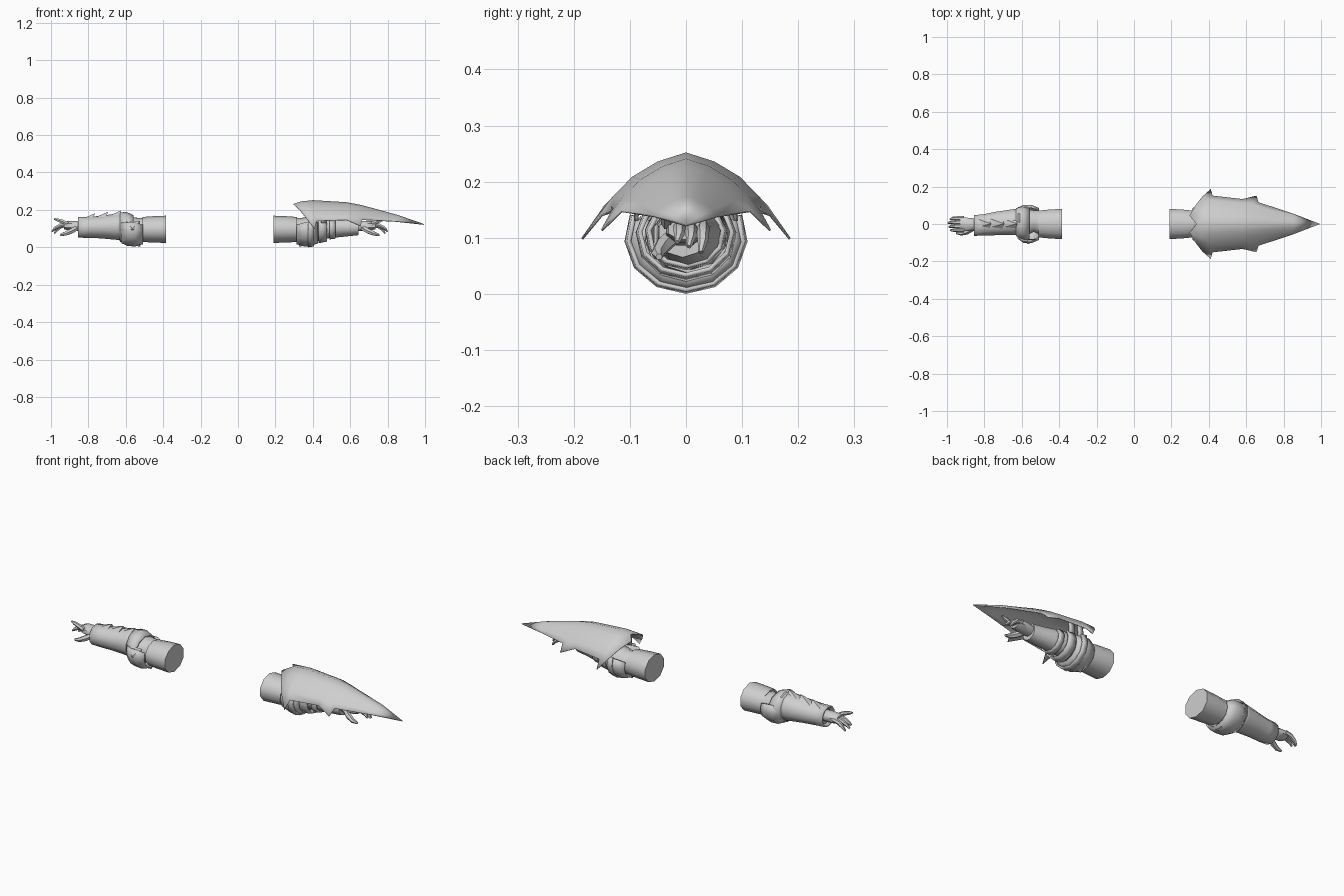
import bpy, bmesh, math
from mathutils import Vector

if "Cube" in bpy.data.objects:
    bpy.data.objects.remove(bpy.data.objects["Cube"])

mat = bpy.data.materials.new("light_grey")
mat.diffuse_color = (0.62, 0.62, 0.62, 1)
mat.use_nodes = True
mat.node_tree.nodes["Principled BSDF"].inputs["Base Color"].default_value = mat.diffuse_color


def finish(name, verts, faces, thick=0, mirror=False, angle=50):
    me = bpy.data.meshes.new(name)
    me.from_pydata([tuple(v) for v in verts], [], faces)
    bm = bmesh.new()
    bm.from_mesh(me)
    bmesh.ops.remove_doubles(bm, verts=bm.verts, dist=1e-5)
    bmesh.ops.recalc_face_normals(bm, faces=bm.faces)
    bm.to_mesh(me)
    bm.free()
    me.materials.append(mat)
    ob = bpy.data.objects.new(name, me)
    bpy.context.collection.objects.link(ob)
    if mirror:
        m = ob.modifiers.new("mirror", 'MIRROR')
        m.use_axis = (False, True, False)
    if thick:
        s = ob.modifiers.new("thickness", 'SOLIDIFY')
        s.thickness = thick
        s.offset = 0
    bpy.ops.object.select_all(action='DESELECT')
    ob.select_set(True)
    bpy.context.view_layer.objects.active = ob
    bpy.ops.object.shade_smooth_by_angle(angle=math.radians(angle))
    return ob


def strip_faces(rows, n, closed):
    return [(r * n + i, r * n + (i + 1) % n, (r + 1) * n + (i + 1) % n, (r + 1) * n + i)
            for r in range(rows - 1) for i in range(n if closed else n - 1)]


def tube(name, X, sections, n=10, caps=True):
    """Loft of ellipses along the arm; section = (u, y, z, ry, rz)."""
    verts = [(X(u), y + ry * math.cos(math.tau * (i + .5) / n), z + rz * math.sin(math.tau * (i + .5) / n))
             for u, y, z, ry, rz in sections for i in range(n)]
    faces = strip_faces(len(sections), n, True)
    if caps:
        last = (len(sections) - 1) * n
        faces += [tuple(range(n)), tuple(range(last, last + n))]
    return finish(name, verts, faces, 0 if caps else .008)


def band(name, X, sections, a0, a1, n=9):
    """Open strap between two angles around the arm."""
    verts = []
    for u, y, z, ry, rz in sections:
        for i in range(n):
            a = math.radians(a0 + (a1 - a0) * i / (n - 1))
            verts.append((X(u), y + ry * math.cos(a), z + rz * math.sin(a)))
    return finish(name, verts, strip_faces(len(sections), n, False), .008, angle=35)


def limb(name, X, pts, r, n=6):
    """Tapered finger running through (u, y, z) points."""
    verts = []
    for k, (u, y, z) in enumerate(pts):
        rr = r * (1, 1, .8, .4)[k]
        a, b = pts[max(k - 1, 0)], pts[min(k + 1, len(pts) - 1)]
        d = Vector(b) - Vector(a)
        d.normalize()
        side = Vector((0, 1, 0))
        side = (side - d * side.dot(d)).normalized()
        up = d.cross(side)
        for i in range(n):
            t = math.tau * i / n
            p = Vector((u, y, z)) + side * rr * math.cos(t) + up * rr * math.sin(t)
            verts.append((X(p.x), p.y, p.z))
    last = (len(pts) - 1) * n
    faces = strip_faces(len(pts), n, True) + [tuple(range(n)), tuple(range(last, last + n))]
    return finish(name, verts, faces)


def spike(name, X, base, tip):
    """Four-sided thorn from (u, y, z) base points."""
    v = [(X(p[0]), p[1], p[2]) for p in base + [tip]]
    return finish(name, v, [(0, 1, 2, 3)] + [(i, (i + 1) % 4, 4) for i in range(4)], angle=20)


def right_x(u):
    return .19 + u


def left_x(u):
    return -.385 - u


# Upper arm, elbow, forearm and hand shared by both sides
for side, X in (("right", right_x), ("left", left_x)):
    tube(side + "_upper_arm", X, [(0, 0, .096, .085, .073), (.07, 0, .096, .081, .07),
                                  (.125, 0, .095, .075, .067)])
    tube(side + "_elbow", X, [(.115, .005, .095, .07, .062), (.15, .015, .095, .06, .062),
                              (.19, .01, .095, .075, .068), (.25, .008, .1, .068, .064)])
    tube(side + "_forearm", X, [(.24, .01, .104, .066, .062), (.31, .006, .106, .06, .056),
                                (.39, -.002, .106, .05, .048), (.455, -.006, .107, .044, .042)])
    tube(side + "_palm", X, [(.445, -.004, .112, .032, .028), (.48, -.002, .114, .036, .03),
                             (.525, 0, .116, .038, .027), (.545, 0, .115, .034, .02)], 8)
    for i in range(4):
        y = .03 - .021 * i
        s = (.0, .012, .008, -.004)[i]
        drop = (.03, .02, .012, -.012)[i]
        limb(f"{side}_finger_{i + 1}", X, [(.525, y, .12), (.56, y, .124 - drop * .4),
                                           (.583 + s, y, .112 - drop * .6), (.597 + s, y - .004, .104 - drop)]
             if i < 3 else [(.525, y, .125), (.555, y, .138), (.58, y, .146), (.598, y, .152)], .0115)
    limb(side + "_thumb", X, [(.475, -.022, .103), (.51, -.042, .085),
                              (.54, -.05, .072), (.566, -.048, .066)], .015)
    # Pointed elbow guard wrapped under the joint
    band(side + "_elbow_guard", X, [(.125, 0, .09, .082, .07), (.165, 0, .095, .099, .087),
                                    (.205, 0, .096, .098, .085), (.235, .005, .1, .08, .075)], -205, 25)
    spike(side + "_elbow_thorn", X, [(.14, -.025, .014), (.2, -.025, .014), (.2, .02, .014), (.14, .02, .014)],
          (.135, -.005, .003))

# Left gauntlet: cuff, plated sleeve, thorns on top
tube("left_elbow_wrap", left_x, [(.175, 0, .098, .09, .07), (.21, .005, .1, .09, .084),
                                 (.245, .01, .108, .074, .074)], 10, False)
tube("left_gauntlet", left_x, [(.225, .012, .112, .07, .072), (.265, .01, .11, .068, .066),
                               (.35, .003, .108, .062, .056), (.42, -.005, .106, .056, .052),
                               (.47, -.008, .107, .054, .051)], 10, False)
for i, (u, z) in enumerate(((.25, .165), (.32, .158), (.39, .15))):
    spike(f"left_top_thorn_{i + 1}", left_x, [(u, -.03, z), (u + .07, -.02, z - .004),
                                              (u + .07, .03, z - .004), (u, .035, z)], (u - .01, .002, z + .032))
spike("left_side_thorn", left_x, [(.14, -.085, .07), (.21, -.085, .07), (.21, -.08, .14), (.14, -.08, .14)],
      (.18, -.108, .1))

# Straps that carry the shield
band("rear_strap", right_x, [(.185, 0, .1, .106, .096), (.215, 0, .1, .102, .092)], -205, 25)
band("front_strap", right_x, [(.24, 0, .104, .086, .078), (.285, 0, .106, .082, .072)], -215, 35)
band("wrist_strap", right_x, [(.3, 0, .106, .07, .06), (.33, 0, .106, .066, .056)], -220, 40)
for s in (-1, 1):
    for x in (.39, .445):
        finish("strap_mount", [(x, s * .09, .13), (x + .03, s * .088, .13),
                               (x + .03, s * .082, .195), (x, s * .086, .2)], [(0, 1, 2, 3)], .006)

# Shield: half rows from ridge to rim, mirrored, closing in a long tip
rows = [
    [(.335, 0, .243), (.297, .045, .23), (.33, .1, .2), (.365, .145, .155), (.41, .185, .098)],
    [(.40, 0, .25), (.40, .05, .234), (.40, .095, .207), (.405, .128, .173), (.42, .15, .14)],
    [(.58, 0, .239), (.58, .04, .226), (.58, .08, .202), (.58, .11, .173), (.58, .132, .146)],
    [(.65, 0, .226), (.65, .035, .214), (.645, .07, .192), (.635, .105, .165), (.655, .15, .113)],
    [(.70, 0, .213), (.695, .03, .203), (.69, .06, .185), (.685, .085, .165), (.665, .115, .147)],
    [(.85, 0, .172), (.85, .018, .166), (.85, .033, .158), (.845, .046, .149), (.84, .058, .138)],
    [(.995, 0, .122)] * 5,
]
flat = [p for r in rows for p in r]
quads = strip_faces(len(rows) - 1, 5, False)
quads += [(25 + i, 26 + i, 30) for i in range(4)]
finish("shield", flat, quads, .004, True)
